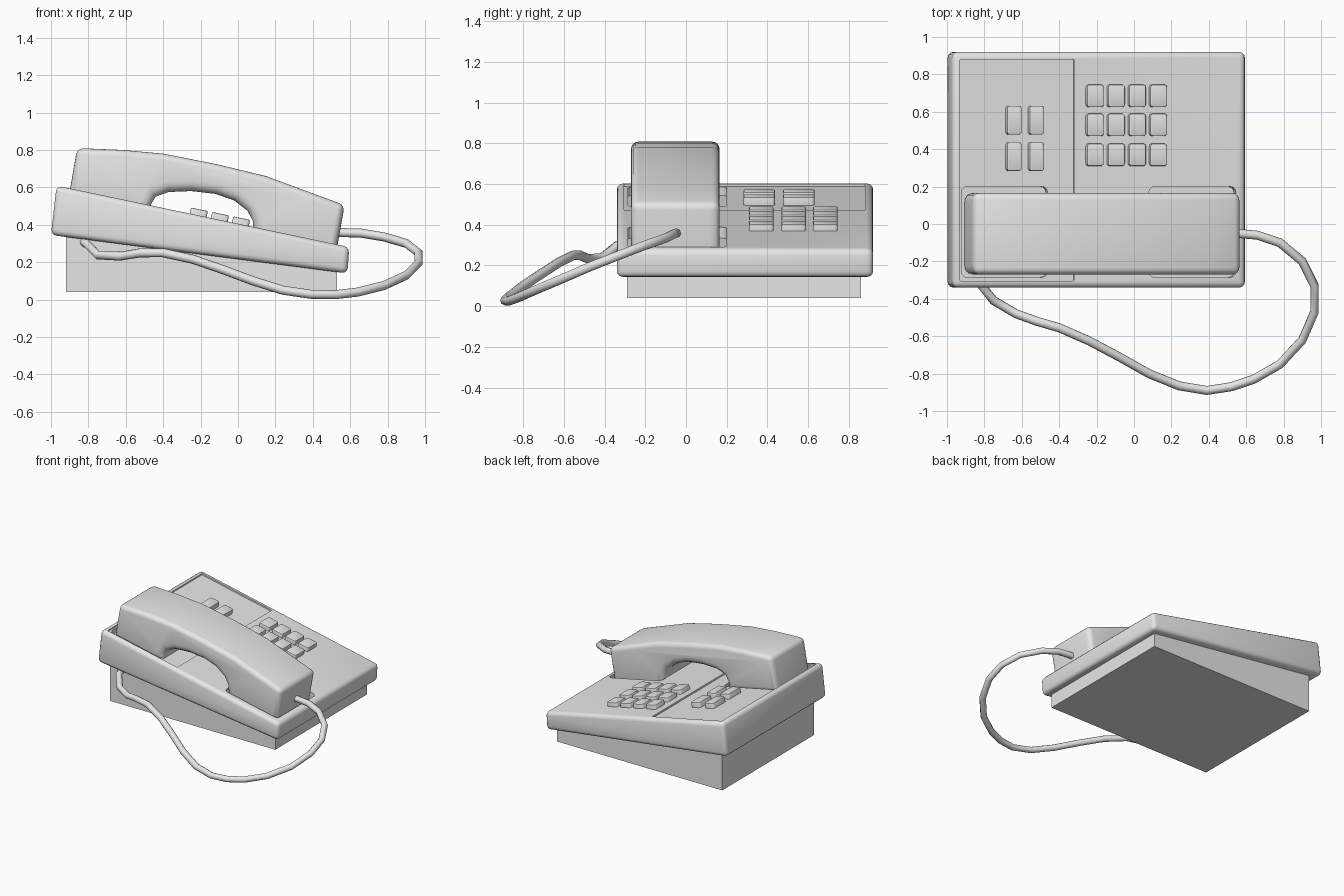
import bpy, bmesh, math
from mathutils import Matrix, Vector

cube = bpy.data.objects.get("Cube")
if cube:
    bpy.data.objects.remove(cube, do_unlink=True)

grey = bpy.data.materials.new("light_grey_plastic")
grey.use_nodes = True
COLOUR = (0.8, 0.8, 0.8, 1)
grey.diffuse_color = COLOUR
grey.node_tree.nodes["Principled BSDF"].inputs["Base Color"].default_value = COLOUR

SLOPE = 0.21


def top_z(x):
    """Height of the sloping top of the body."""
    return 0.605 - SLOPE * (x + 0.95)


def add_object(name, bm):
    bmesh.ops.recalc_face_normals(bm, faces=bm.faces)
    mesh = bpy.data.meshes.new(name)
    bm.to_mesh(mesh)
    bm.free()
    mesh.materials.append(grey)
    obj = bpy.data.objects.new(name, mesh)
    bpy.context.collection.objects.link(obj)
    return obj


def activate(obj):
    bpy.ops.object.select_all(action='DESELECT')
    obj.select_set(True)
    bpy.context.view_layer.objects.active = obj


def smooth(obj, angle=35):
    activate(obj)
    bpy.ops.object.shade_smooth_by_angle(angle=math.radians(angle))


def apply_all(obj):
    activate(obj)
    for m in list(obj.modifiers):
        bpy.ops.object.modifier_apply(modifier=m.name)


def prism(name, profile, y0, y1):
    """Extrude an x-z outline from y0 to y1."""
    bm = bmesh.new()
    face = bm.faces.new([bm.verts.new((x, y0, z)) for x, z in profile])
    res = bmesh.ops.extrude_face_region(bm, geom=[face])
    verts = [v for v in res["geom"] if isinstance(v, bmesh.types.BMVert)]
    bmesh.ops.translate(bm, verts=verts, vec=(0, y1 - y0, 0))
    return add_object(name, bm)


def add_bevel(obj, width, segments, limit='ANGLE'):
    m = obj.modifiers.new("rounding", 'BEVEL')
    m.width, m.segments, m.limit_method = width, segments, limit
    m.use_clamp_overlap = False


def sloped_box(name, x0, x1, y0, y1, low, high, corner, rim=0):
    """Box lying on the sloping top, with rounded corners and an eased rim."""
    bm = bmesh.new()
    bmesh.ops.create_cube(bm, size=1)
    tilt = math.atan(SLOPE)
    length = (x1 - x0) / math.cos(tilt)
    bmesh.ops.scale(bm, verts=bm.verts, vec=(length, y1 - y0, high - low))
    bmesh.ops.translate(bm, verts=bm.verts, vec=(0, 0, (low + high) / 2))
    upright = [e for e in bm.edges
               if abs((e.verts[0].co - e.verts[1].co).normalized().z) > 0.9]
    bmesh.ops.bevel(bm, geom=upright, offset=corner, segments=3, profile=0.5,
                    affect='EDGES')
    if rim:
        edges = [e for e in bm.edges
                 if all(v.co.z > high - 0.001 for v in e.verts)]
        bmesh.ops.bevel(bm, geom=edges, offset=rim, segments=2, profile=0.5,
                        affect='EDGES')
    cx = (x0 + x1) / 2
    place = Matrix.Translation((cx, (y0 + y1) / 2, top_z(cx)))
    bm.transform(place @ Matrix.Rotation(tilt, 4, 'Y'))
    return add_object(name, bm)


# Plinth under the body
prism("base", [(-0.92, 0.04), (0.53, 0.04), (0.53, 0.2), (-0.92, 0.38)],
      -0.29, 0.86)

# Wedge body with recessed panel and two handset wells
body = prism("body", [(-1, 0.345), (0.585, 0.14), (0.595, top_z(0.595)),
                      (-0.97, top_z(-0.97))], -0.34, 0.92)
add_bevel(body, 0.03, 3)
apply_all(body)
cutters = [
    sloped_box("panel_cutter", -0.93, -0.32, -0.305, 0.88, -0.012, 0.1, 0.006),
    sloped_box("ear_well_cutter", -0.92, -0.46, -0.285, 0.2, -0.055, 0.1, 0.03),
    sloped_box("mouth_well_cutter", 0.08, 0.545, -0.285, 0.2, -0.055, 0.1, 0.03),
]
for c in cutters:
    c.hide_render = True
    m = body.modifiers.new(c.name, 'BOOLEAN')
    m.operation, m.solver, m.object = 'DIFFERENCE', 'EXACT', c
apply_all(body)
for c in cutters:
    bpy.data.objects.remove(c, do_unlink=True)
smooth(body)

# Handset: curved back, arched grip, ends resting in the wells
back = [(-0.905, 0.55), (-0.86, 0.81), (-0.62, 0.80), (-0.4, 0.78),
        (-0.12, 0.725), (0.15, 0.66), (0.38, 0.575), (0.57, 0.505), (0.525, 0.25)]
arch = [(0.085, 0.34), (0.08, 0.42), (0.05, 0.475), (-0.02, 0.53),
        (-0.12, 0.565), (-0.25, 0.58), (-0.37, 0.575), (-0.44, 0.55),
        (-0.465, 0.51), (-0.47, 0.455)]
handset = prism("handset", back + arch, -0.27, 0.165)
mesh = handset.data
weight = mesh.attributes.new("bevel_weight_edge", 'FLOAT', 'EDGE')
arch_points = [Vector(p) for p in arch]
end_points = [Vector(back[i]) for i in (0, 1, 7, 8)]


def touches(v, points):
    return any((Vector((v.co.x, v.co.z)) - p).length < 0.001 for p in points)


for e in mesh.edges:
    ends = [mesh.vertices[i] for i in e.vertices]
    along_y = abs(ends[0].co.y - ends[1].co.y) > 0.1
    if along_y:
        weight.data[e.index].value = 0.6 if touches(ends[0], end_points[1:3]) else 0
    else:
        in_arch = all(touches(v, arch_points) for v in ends)
        weight.data[e.index].value = 1 if in_arch else 0.65
add_bevel(handset, 0.055, 4, 'WEIGHT')
apply_all(handset)
smooth(handset, 40)

# Dialling keys
for row, y in enumerate((0.685, 0.53, 0.37)):
    for col in range(4):
        x = -0.213 + col * 0.113
        key = sloped_box(f"dial_key_{row}_{col}", x - 0.045, x + 0.045,
                         y - 0.06, y + 0.06, -0.01, 0.033, 0.014, 0.006)
        smooth(key)

# Function keys on the recessed panel
for row, y in enumerate((0.555, 0.36)):
    for col, x in enumerate((-0.645, -0.525)):
        key = sloped_box(f"function_key_{row}_{col}", x - 0.039, x + 0.039,
                         y - 0.077, y + 0.077, -0.02, 0.028, 0.014, 0.006)
        smooth(key)

# Cord from the mouth end round to the front of the base
path = [(0.5, -0.045, 0.36), (0.66, -0.06, 0.355), (0.78, -0.1, 0.335),
        (0.9, -0.2, 0.3), (0.965, -0.33, 0.25), (0.965, -0.47, 0.195),
        (0.9, -0.62, 0.13), (0.78, -0.75, 0.075), (0.64, -0.83, 0.04),
        (0.52, -0.87, 0.026), (0.39, -0.89, 0.028), (0.24, -0.865, 0.05),
        (0.08, -0.8, 0.1), (-0.08, -0.71, 0.16), (-0.24, -0.625, 0.215),
        (-0.4, -0.555, 0.25), (-0.52, -0.52, 0.25), (-0.63, -0.48, 0.232),
        (-0.75, -0.41, 0.238), (-0.81, -0.335, 0.3), (-0.83, -0.25, 0.31)]
curve = bpy.data.curves.new("cord", 'CURVE')
curve.dimensions = '3D'
curve.bevel_depth, curve.bevel_resolution = 0.024, 2
curve.use_fill_caps = True
spline = curve.splines.new('POLY')
spline.points.add(len(path) - 1)
for point, co in zip(spline.points, path):
    point.co = (*co, 1)
spline.use_smooth = True
curve.materials.append(grey)
bpy.context.collection.objects.link(bpy.data.objects.new("cord", curve))
